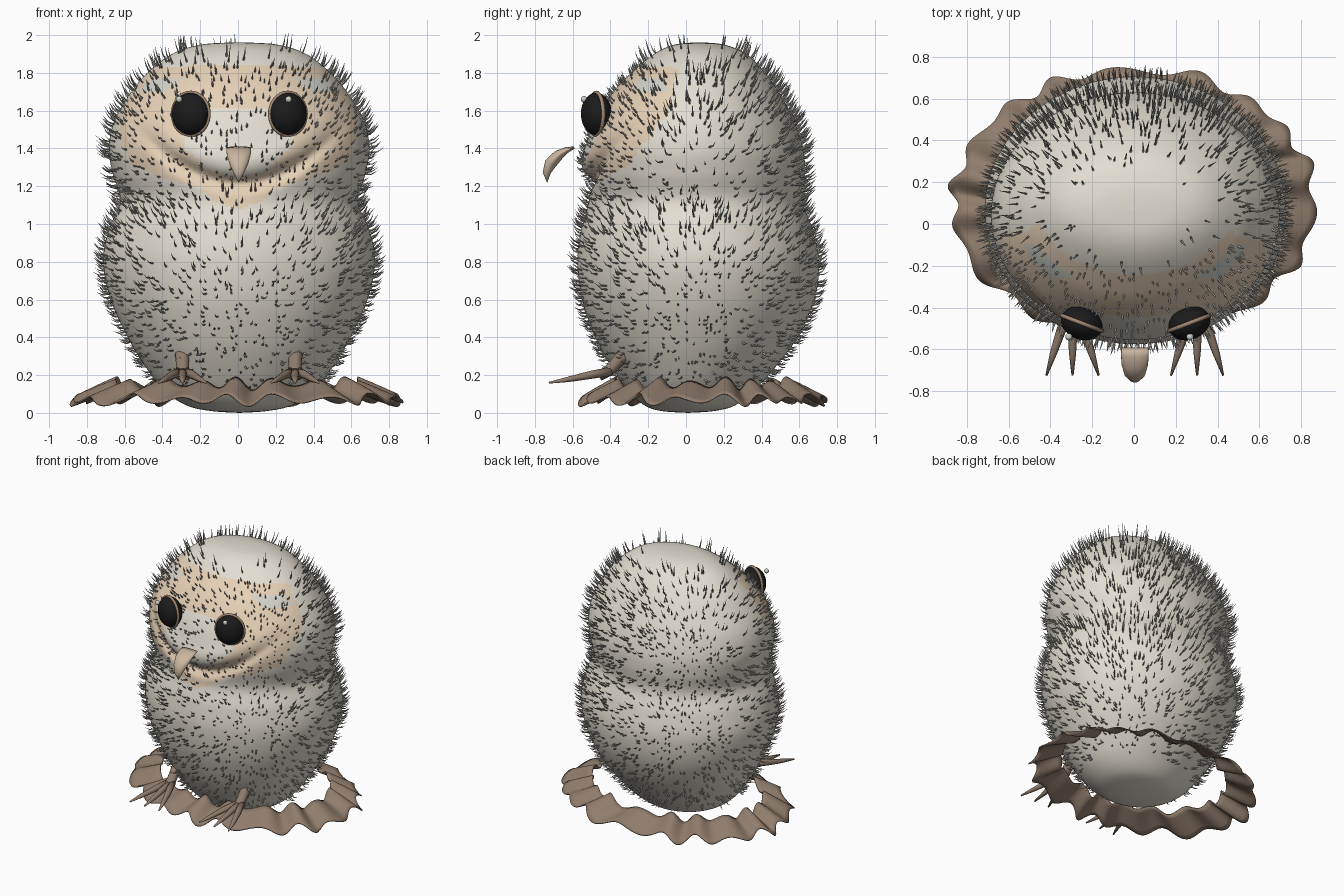
import bpy, bmesh, math, random
from mathutils import Vector, Matrix

random.seed(4)
if "Cube" in bpy.data.objects:
    bpy.data.objects.remove(bpy.data.objects["Cube"], do_unlink=True)


def material(name, rgb):
    m = bpy.data.materials.new(name)
    m.use_nodes = True
    m.diffuse_color = (*rgb, 1)
    bsdf = next(n for n in m.node_tree.nodes if n.type == 'BSDF_PRINCIPLED')
    bsdf.inputs["Base Color"].default_value = (*rgb, 1)
    return m


DOWN = material("pale down", (0.77, 0.73, 0.64))
TAN = material("face tan", (0.80, 0.64, 0.47))
PATCH = material("pale grey patch", (0.66, 0.66, 0.60))
FEATHER = material("feather grey", (0.56, 0.55, 0.50))
BLACK = material("eye black", (0.011, 0.011, 0.011))
RIM = material("eye rim brown", (0.36, 0.25, 0.17))
GLINT = material("eye glint", (0.62, 0.62, 0.58))
BEAK = material("beak horn", (0.60, 0.47, 0.35))
BROWN = material("leg and nest brown", (0.28, 0.205, 0.15))


def finish(name, bm, *mats):
    for f in bm.faces:
        f.smooth = True
    mesh = bpy.data.meshes.new(name)
    bm.to_mesh(mesh)
    bm.free()
    obj = bpy.data.objects.new(name, mesh)
    bpy.context.collection.objects.link(obj)
    for m in mats:
        mesh.materials.append(m)
    return obj


def bridge(bm, a, b):
    for i in range(len(a)):
        j = (i + 1) % len(a)
        bm.faces.new((a[i], a[j], b[j], b[i]))


def sweep(bm, points, sizes, ref, sides):
    """Tapered tube; sizes are (half width along ref, half thickness)."""
    points = [Vector(p) for p in points]
    rings = []
    for i, (p, (w, h)) in enumerate(zip(points, sizes)):
        t = (points[min(i + 1, len(points) - 1)] - points[max(i - 1, 0)]).normalized()
        s = (ref - t * ref.dot(t)).normalized()
        u = t.cross(s)
        angles = [math.tau * k / sides for k in range(sides)]
        rings.append([bm.verts.new(p + s * w * math.cos(a) + u * h * math.sin(a)) for a in angles])
    for a, b in zip(rings, rings[1:]):
        bridge(bm, a, b)
    bm.faces.new(rings[0][::-1])
    bm.faces.new(rings[-1])


def lookup(table, z):
    """Piecewise linear half width at height z, zero outside."""
    for (z0, w0), (z1, w1) in zip(table, table[1:]):
        if z0 <= z <= z1:
            return w0 + (w1 - w0) * (z - z0) / (z1 - z0)
    return 0


# Body outline: height, half width, front y, back y
ROWS = [Vector(r) for r in (
    (0, 0, .01, .01), (.01, .15, -.13, .15), (.04, .28, -.22, .26), (.12, .40, -.31, .36),
    (.25, .50, -.40, .48), (.4, .59, -.48, .59), (.6, .68, -.55, .68), (.8, .72, -.575, .705),
    (.97, .69, -.555, .67), (1.12, .63, -.515, .62), (1.27, .67, -.535, .63),
    (1.4, .69, -.53, .62), (1.55, .66, -.48, .57), (1.7, .57, -.385, .49),
    (1.8, .485, -.29, .42), (1.9, .355, -.17, .32), (1.95, .2, -.06, .2), (1.962, 0, .07, .07))]


def outline(t):
    i = min(int(t), len(ROWS) - 2)
    u = t - i
    p0, p1, p2, p3 = (ROWS[min(max(k, 0), len(ROWS) - 1)] for k in range(i - 1, i + 3))
    return 0.5 * (2 * p1 + (p2 - p0) * u + (2 * p0 - 5 * p1 + 4 * p2 - p3) * u ** 2
                  + (3 * p1 - p0 - 3 * p2 + p3) * u ** 3)


def skin(t, a):
    z, w, front, back = outline(t)
    x = w * math.sin(a)
    y = (front + back) / 2 - (back - front) / 2 * math.cos(a)
    # Curved groove under the face
    if y < 0:
        d = z - 1.215 - x * x
        fade = math.exp(-(x / 0.45) ** 4)
        y += fade * (0.048 * math.exp(-(d / 0.042) ** 2) - 0.018 * math.exp(-((d - .12) / .07) ** 2))
    return Vector((x + 0.006, y, z))


FACE = [(1.07, 0), (1.13, .14), (1.19, .2), (1.24, .38), (1.31, .56), (1.45, .625),
        (1.58, .632), (1.7, .555), (1.8, .472), (1.825, .44), (1.84, .2)]
MUZZLE = [(1.24, 0), (1.28, .14), (1.4, .28), (1.5, .3), (1.6, .22), (1.62, 0)]


def face_colour(c):
    if c.y > 0 or abs(c.x) >= lookup(FACE, c.z) or abs(c.x) < lookup(MUZZLE, c.z):
        return 0
    if 1.7 < c.z < 1.77 and -0.26 < c.y < -0.1:
        return 2
    return 1


# Body
bm = bmesh.new()
STEP, AROUND = 10, 160
rings = [[bm.verts.new(skin(k / STEP, math.tau * j / AROUND)) for j in range(AROUND)]
         for k in range((len(ROWS) - 1) * STEP + 1)]
for a, b in zip(rings, rings[1:]):
    bridge(bm, a, b)
bmesh.ops.remove_doubles(bm, verts=bm.verts, dist=1e-5)
bmesh.ops.recalc_face_normals(bm, faces=bm.faces)
bm.normal_update()
spots, weights = [], []
for f in bm.faces:
    c = f.calc_center_median()
    f.material_index = face_colour(c)
    if 0.12 < c.z < 1.93:
        on_face = c.y < -0.1 and 1.2 < c.z < 1.84 and abs(c.x) < 0.62
        size = (0.05 + 0.022 * c.z) * (0.5 if on_face else 1)
        spots.append((c.copy(), f.normal.copy(), size))
        weights.append(f.calc_area() * (0.35 if c.z > 1.84 else 1))
finish("body", bm, DOWN, TAN, PATCH)

# Downy feathers scattered over the body, shorter on the face
bm = bmesh.new()
UP = Vector((0, 0, 1))
for c, n, size in random.choices(spots, weights, k=3000):
    jitter = Vector([random.uniform(-.3, .3) for _ in range(3)])
    d = (n + UP * 0.35 + jitter).normalized()
    size *= random.uniform(0.75, 1.1)
    r = random.uniform(0.0045, 0.0065)
    mid = c + d * size * 0.5
    tip = mid + (d + UP * 0.6).normalized() * size * 0.5
    sweep(bm, (c - n * 0.006, mid, tip), ((r, r), (r * .6, r * .6), (.0005, .0005)),
          n.cross(UP), 5)
finish("feathers", bm, FEATHER)

# Eyes with rims and glints
for side, label, glint_x in ((1, "left", 0.268), (-1, "right", -0.312)):
    centre = Vector((0.007 + side * 0.257, -0.475, 1.583))
    turn = side * math.radians(21)
    bm = bmesh.new()
    place = Matrix.LocRotScale(centre, Matrix.Rotation(turn, 3, 'Z'), Vector((.102, .078, .112)))
    bmesh.ops.create_uvsphere(bm, u_segments=40, v_segments=24, radius=1, matrix=place)
    finish(label + "_eye", bm, BLACK)
    bpy.ops.mesh.primitive_torus_add(major_radius=0.107, minor_radius=0.010, major_segments=48,
                                     minor_segments=12, location=centre,
                                     rotation=(math.pi / 2, 0, turn))
    rim = bpy.context.object
    rim.name = label + "_eye_rim"
    rim.scale = (0.96, 1.05, 1)
    rim.data.materials.append(RIM)
    bpy.ops.object.shade_smooth()
    bm = bmesh.new()
    bmesh.ops.create_uvsphere(bm, u_segments=16, v_segments=10, radius=0.017,
                              matrix=Matrix.Translation((glint_x, -0.54, 1.66)))
    finish(label + "_eye_glint", bm, GLINT)

# Hooked beak
X = Vector((1, 0, 0))
bm = bmesh.new()
sweep(bm, [(.004, y, z) for y, z in ((-.592, 1.405), (-.63, 1.392), (-.675, 1.365),
                                     (-.718, 1.32), (-.738, 1.27), (-.735, 1.22))],
      [(.065, .006), (.066, .016), (.063, .028), (.05, .032), (.028, .021), (.001, .001)], X, 24)
finish("beak", bm, BEAK)

# Legs with three toes each
for side, label in ((1, "left"), (-1, "right")):
    x = 0.004 + side * 0.298
    bm = bmesh.new()
    sweep(bm, [(x, -.295, .335), (x, -.35, .285), (x, -.40, .23), (x, -.46, .19)],
          [(.046, .04), (.036, .034), (.034, .032), (.036, .022)], X, 16)
    for spread in (-1, 0, 1):
        sweep(bm, [(x + spread * .012, -.40, .22), (x + spread * .055, -.51, .2),
                   (x + spread * .092, -.62, .178), (x + spread * .125, -.725, .16)],
              [(.025, .025), (.023, .022), (.017, .015), (.005, .005)], X, 10)
    finish(label + "_foot", bm, BROWN)

# Ruffled nest ring
bm = bmesh.new()
strips = []
for k in range(7):
    s = k / 6
    strip = []
    for j in range(320):
        a = math.tau * j / 320
        phase = 18 * a + 0.9 * math.sin(3 * a) + 0.6 * math.sin(5 * a + 1)
        swell = 0.68 + 0.32 * math.sin(7 * a + 1)
        out = 0.032 * math.sin(phase + 0.5 * s) * swell * (0.3 + 0.7 * s)
        z = 0.155 - 0.085 * s + 0.036 * math.cos(phase + 1.3 * s) * swell
        strip.append(bm.verts.new(((.65 + .215 * s + out) * math.sin(a),
                                   0.1 - (.47 + .17 * s + out) * math.cos(a), z)))
    strips.append(strip)
for a, b in zip(strips, strips[1:]):
    bridge(bm, a, b)
bmesh.ops.recalc_face_normals(bm, faces=bm.faces)
ring = finish("nest_ring", bm, BROWN)
thick = ring.modifiers.new("thickness", 'SOLIDIFY')
thick.thickness = 0.008
thick.offset = 0
